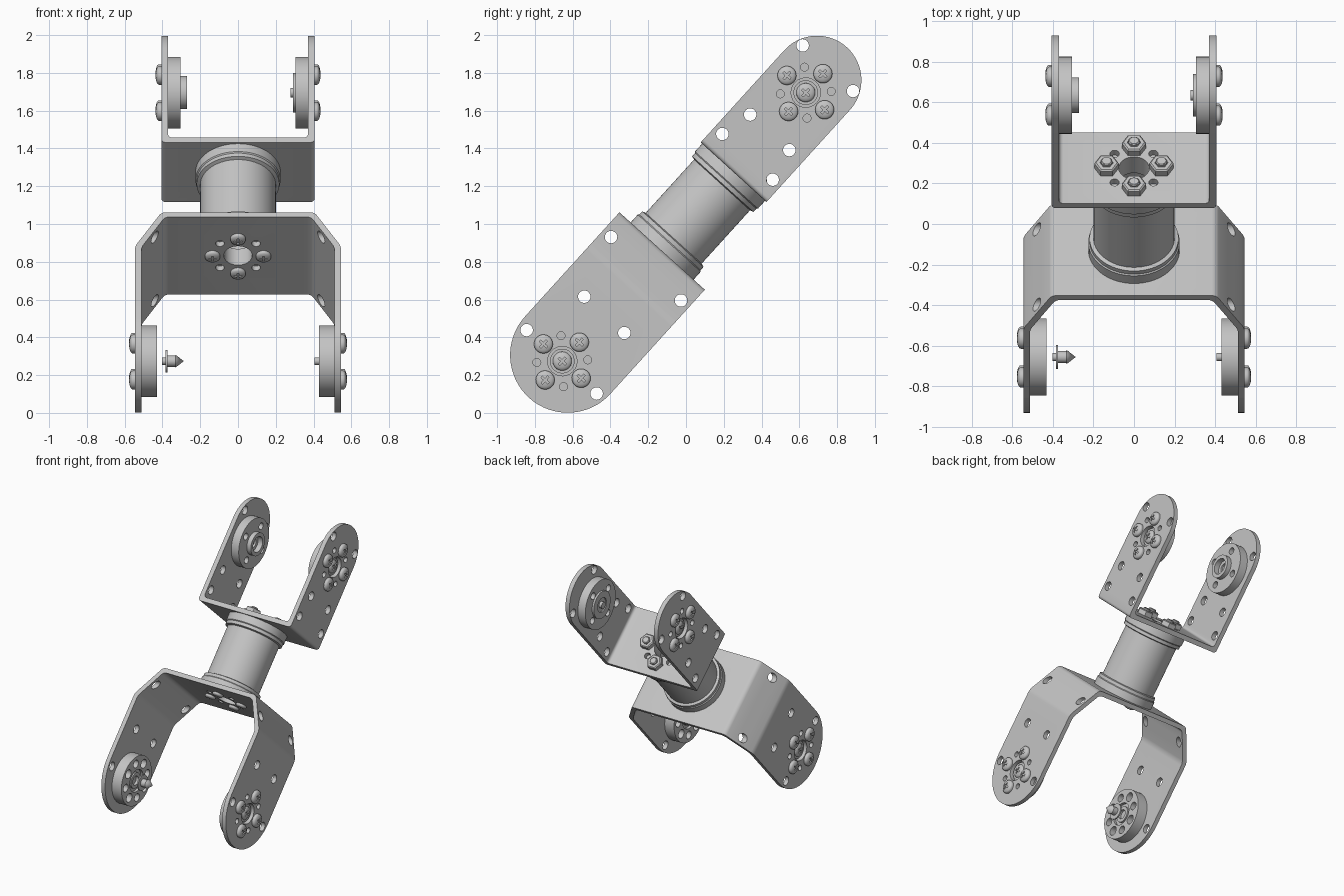
import bpy, bmesh
from math import pi, cos, sin, radians
from mathutils import Matrix, Vector

if "Cube" in bpy.data.objects:
    bpy.data.objects.remove(bpy.data.objects["Cube"])

# One grey metal for everything
metal = bpy.data.materials.new("grey_metal")
metal.use_nodes = True
metal.diffuse_color = (0.55, 0.55, 0.55, 1)
metal.node_tree.nodes["Principled BSDF"].inputs["Base Color"].default_value = (0.55, 0.55, 0.55, 1)

# Tilted working frame: z runs along the limb, origin at the lower joint axis
FRAME = Matrix.Translation((0, -0.655, 0.274)) @ Matrix.Rotation(radians(-42.2), 4, 'X')
BOLT = 0.135            # bolt circle radius
QUARTERS = [k * pi / 2 for k in range(4)]
DIAGONALS = [a + pi / 4 for a in QUARTERS]


def to_mesh(bm, name):
    bmesh.ops.remove_doubles(bm, verts=bm.verts, dist=1e-5)
    bmesh.ops.recalc_face_normals(bm, faces=bm.faces)
    mesh = bpy.data.meshes.new(name)
    bm.to_mesh(mesh)
    bm.free()
    return mesh


def place(name, mesh, local=Matrix()):
    if not mesh.materials:
        mesh.materials.append(metal)
    mesh.shade_smooth()
    mesh.set_sharp_from_angle(angle=radians(30))
    obj = bpy.data.objects.new(name, mesh)
    bpy.context.collection.objects.link(obj)
    obj.matrix_world = FRAME @ local
    return obj


def lathe(name, profile, steps=40):
    """Revolve (radius, height) points around z."""
    bm = bmesh.new()
    verts = [bm.verts.new((r, 0, h)) for r, h in profile]
    edges = [bm.edges.new(pair) for pair in zip(verts, verts[1:])]
    bmesh.ops.spin(bm, geom=verts + edges, cent=(0, 0, 0), axis=(0, 0, 1),
                   angle=2 * pi, steps=steps)
    bmesh.ops.dissolve_degenerate(bm, dist=1e-5, edges=bm.edges)
    return to_mesh(bm, name)


def prism(points, lift, axis_vec):
    """Extrude a closed outline of 3D points."""
    bm = bmesh.new()
    face = bm.faces.new([bm.verts.new(p) for p in points])
    out = bmesh.ops.extrude_face_region(bm, geom=[face])
    moved = [g for g in out["geom"] if isinstance(g, bmesh.types.BMVert)]
    bmesh.ops.translate(bm, verts=moved, vec=Vector(axis_vec) * lift)
    return bm


def drills(holes, steps=24):
    """Cylinders from (matrix, radius, depth); bored along local z."""
    bm = bmesh.new()
    for matrix, radius, depth in holes:
        bmesh.ops.create_cone(bm, cap_ends=True, segments=steps, radius1=radius,
                              radius2=radius, depth=depth, matrix=matrix)
    return to_mesh(bm, "drills")


def boolean(mesh, cutter, operation):
    a, b = (bpy.data.objects.new("helper", m) for m in (mesh, cutter))
    for o in (a, b):
        o.hide_render = True
        bpy.context.collection.objects.link(o)
    mod = a.modifiers.new("cut", 'BOOLEAN')
    mod.operation, mod.object, mod.solver = operation, b, 'EXACT'
    graph = bpy.context.evaluated_depsgraph_get()
    result = bpy.data.meshes.new_from_object(a.evaluated_get(graph))
    for o in (a, b):
        bpy.data.objects.remove(o)
    return result


def ring(angles, radius=BOLT):
    return [(radius * cos(a), radius * sin(a)) for a in angles]


def along_x(sign, x, s=0, t=0):
    """Local z points along sign * x."""
    return Matrix.Translation((x, s, t)) @ Matrix.Rotation(sign * pi / 2, 4, 'Y')


def bracket(name, half_profile, bends, half_width, cap_t, cap_dir, base_t, joint_t, leg_holes):
    # Bent sheet: mirrored profile pulled across the width
    mirrored = half_profile + [(-x, t) for x, t in reversed(half_profile)]
    bm = prism([(x, -0.4, t) for x, t in mirrored], 0.8, (0, 1, 0))
    sharp = [e for e in bm.edges if abs(e.verts[0].co.y - e.verts[1].co.y) > 0.5
             and any(abs(abs(e.verts[0].co.x) - x) + abs(e.verts[0].co.z - t) < 1e-4
                     for x, t in bends)]
    bmesh.ops.bevel(bm, geom=sharp, offset=0.022, segments=4, profile=0.5, affect='EDGES')
    mesh = to_mesh(bm, name)
    # Round-ended side outline
    arc = [(half_width * cos(k * pi / 32), cap_t + cap_dir * half_width * sin(k * pi / 32))
           for k in range(33)]
    far = base_t - cap_dir * 0.2
    outline = arc + [(-half_width, far), (half_width, far)]
    side = to_mesh(prism([(-1, s, t) for s, t in outline], 2, (1, 0, 0)), "outline")
    mesh = boolean(mesh, side, 'INTERSECT')
    # Leg holes go through both legs, base holes through the web
    holes = [(along_x(1, 0, sg * s, t), 0.033, 2) for s, t in leg_holes for sg in (-1, 1)]
    holes += [(along_x(1, 0, s, joint_t + t), 0.021, 2) for s, t in ring(DIAGONALS)]
    holes.append((along_x(1, 0, 0, joint_t), 0.078, 2))
    web = lambda x, y: Matrix.Translation((x, y, base_t))
    base = [(web(x, y), 0.023, 0.2) for x, y in ring(DIAGONALS)] + [(web(0, 0), 0.075, 0.2)]
    mesh = boolean(mesh, drills(holes), 'DIFFERENCE')
    place(name, boolean(mesh, drills(base), 'DIFFERENCE'))


LOW_X, UP_X, UP_T = 0.545, 0.405, 1.919
LOW_IN, UP_IN = 0.512, 0.37

# Brackets
bracket("lower_bracket",
        [(0.405, 0.787), (LOW_X, 0.545), (LOW_X, -0.5), (LOW_IN, -0.5), (LOW_IN, 0.536), (0.386, 0.754)],
        [(0.405, 0.787), (LOW_X, 0.545), (LOW_IN, 0.536), (0.386, 0.754)],
        0.305, 0.043, -1, 0.77, 0, [(0.25, 0.66), (0.143, 0.331), (0.25, -0.005)])
bracket("upper_bracket",
        [(UP_X, 1.35), (UP_X, 2.5), (UP_IN, 2.5), (UP_IN, 1.385)],
        [(UP_X, 1.35), (UP_IN, 1.385)],
        0.235, 2.008, 1, 1.367, UP_T, [(0.18, 2.093), (0.14, 1.635), (0.18, 1.46)])

# Hollow tube with a flange at each end
flange = [(0.075, 0.787), (0.225, 0.787), (0.225, 0.843), (0.219, 0.849), (0.219, 0.872), (0.2, 0.878)]
bore = [(0.17, 0.87), (0.075, 0.87), (0.075, 0.787)]
flip = lambda pts: [(r, 2.137 - h) for r, h in reversed(pts)]
place("tube", lathe("tube", flange + flip(flange) + flip(bore) + bore, 64))

# Dome screw with a cross recess
dome = [(0, 0), (0.05, 0), (0.05, 0.012)] + \
       [(0.05 * cos(a), 0.012 + 0.02 * sin(a)) for a in (k * pi / 12 for k in range(1, 6))] + [(0, 0.032)]
screw = lathe("screw", dome, 28)
for size in ((0.05, 0.011, 0.03), (0.011, 0.05, 0.03)):
    slot = bmesh.new()
    bmesh.ops.create_cube(slot, size=1, matrix=Matrix.Translation((0, 0, 0.034)) @ Matrix.Diagonal((*size, 1)))
    screw = boolean(screw, to_mesh(slot, "slot"), 'DIFFERENCE')

for side, sg in (("left", 1), ("right", -1)):
    for level, x, joint in (("lower", LOW_X, 0), ("upper", UP_X, UP_T)):
        for s, t in ring(QUARTERS):
            place(f"{level}_{side}_screw", screw, along_x(sg, sg * x, s, joint + t))
        place(f"{level}_{side}_axle_screw", screw, along_x(sg, sg * (x - 0.034), 0, joint))

# Web fasteners: screws below, hex nuts with bolt ends above
nut = lathe("nut", [(0, 0), (0.06, 0), (0.06, 0.034), (0.052, 0.04), (0.033, 0.04), (0.033, 0.032),
                    (0.027, 0.032), (0.027, 0.052), (0, 0.052)], 6)
bolt_end = lathe("bolt_end", [(0, 0), (0.028, 0), (0.028, 0.048), (0.022, 0.054), (0, 0.054)], 20)
down = Matrix.Rotation(pi, 4, 'X') @ Matrix.Scale(0.8, 4)
for x, y in ring(QUARTERS):
    place("web_screw", screw, Matrix.Translation((x, y, 0.754)) @ down)
    place("web_nut", nut, Matrix.Translation((x, y, 1.385)))
    place("web_bolt_end", bolt_end, Matrix.Translation((x, y, 1.385)))

# Joint discs, grown inwards from the legs
collar = [(0, 0), (0.05, 0), (0.05, -0.015), (0.065, -0.015), (0.065, 0), (0.19, 0)]


def disc(name, face, hole_sets, sign, x, joint):
    mesh = lathe(name, collar + face, 64)
    holes = [(Matrix.Translation((px, py, 0.07)), r, 0.08) for angles, r in hole_sets for px, py in ring(angles)]
    place(name, boolean(mesh, drills(holes), 'DIFFERENCE'), along_x(sign, x, 0, joint))


horn = [(0.19, 0.082), (0.085, 0.082), (0.085, 0.06), (0.06, 0.06), (0.06, 0.075), (0.035, 0.075),
        (0.035, 0.055), (0, 0.055)]
horn_holes = [(QUARTERS, 0.034), (DIAGONALS, 0.03)]
hub = [(0.19, 0.065), (0.088, 0.065), (0.088, 0.1), (0.06, 0.1), (0.06, 0.06), (0.035, 0.06),
       (0.035, 0.045), (0, 0.045)]
capped = [(0.19, 0.065), (0.105, 0.065), (0.105, 0.08), (0.055, 0.08), (0.055, 0.07), (0.025, 0.07),
          (0.025, 0.092), (0, 0.092)]
disc("lower_right_disc", horn, horn_holes, 1, -LOW_IN, 0)
disc("lower_left_disc", horn, horn_holes, -1, LOW_IN, 0)
disc("upper_right_disc", hub, [(QUARTERS, 0.026)], 1, -UP_IN, UP_T)
disc("upper_left_disc", capped, [(QUARTERS, 0.026)], -1, UP_IN, UP_T)

# Pointed axle bolt on the right, short axle end on the left
pointed = [(0, 0), (0.02, 0), (0.02, 0.018), (0.06, 0.018), (0.06, 0.028), (0.03, 0.028),
           (0.03, 0.07), (0.035, 0.07), (0, 0.115)]
place("pointed_axle_bolt", lathe("pointed_axle_bolt", pointed, 28), along_x(1, -0.402))
place("axle_end", lathe("axle_end", [(0, 0), (0.02, 0), (0.02, 0.06), (0, 0.06)], 20), along_x(-1, 0.465))
